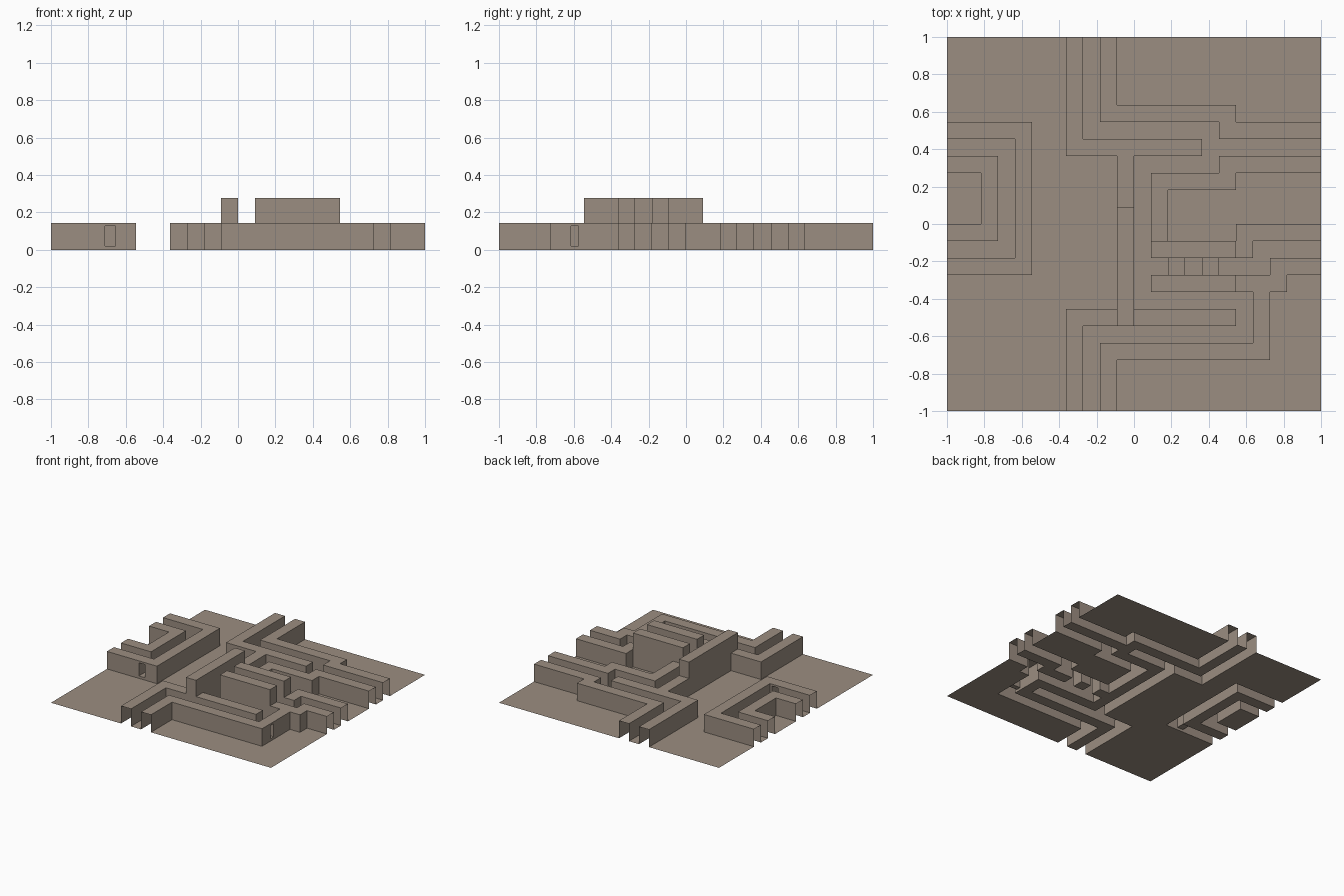
import bpy, bmesh
from mathutils import Vector

if "Cube" in bpy.data.objects:
    bpy.data.objects.remove(bpy.data.objects["Cube"])

C = 1 / 11            # grid cell size (22 x 22 cells)
LOW, HIGH = 0.144, 0.278

stone = bpy.data.materials.new("warm_grey_stone")
stone.diffuse_color = (0.33, 0.27, 0.22, 1)
stone.use_nodes = True
stone.node_tree.nodes["Principled BSDF"].inputs["Base Color"].default_value = stone.diffuse_color

# Walls as cell rectangles: (x0, x1, y0, y1, height)
parts = {
    "left_outer_wall": [(-11, -6, 5, 6, LOW), (-7, -6, -3, 6, LOW), (-11, -6, -3, -2, LOW)],
    "left_inner_wall": [(-11, -8, 3, 4, LOW), (-9, -8, -1, 4, LOW), (-11, -8, -1, 0, LOW)],
    "spine_wall": [(-4, -3, 4, 11, LOW), (-4, 4, 4, 5, LOW), (-4, 6, -6, -5, LOW),
                   (-4, -3, -11, -5, LOW), (-1, 0, 1, 5, LOW), (-1, 0, -6, 1, HIGH)],
    "back_wall": [(-2, -1, 6, 11, LOW), (-2, 6, 6, 7, LOW), (5, 6, 5, 7, LOW), (5, 11, 5, 6, LOW)],
    "middle_wall": [(5, 11, 3, 4, LOW), (5, 6, 2, 4, LOW), (1, 6, 2, 3, LOW), (1, 2, -1, 3, LOW),
                    (6, 11, -1, 0, LOW), (6, 7, -2, 0, LOW), (1, 6, -2, -1, HIGH)],
    "front_wall": [(8, 11, -3, -2, LOW), (8, 9, -4, -2, LOW), (6, 9, -4, -3, LOW),
                   (7, 8, -8, -3, LOW), (-2, 8, -8, -7, LOW), (-2, -1, -11, -7, LOW),
                   (1, 6, -4, -3, HIGH)],
    "gap_blocks": [(2, 3, -3, -2, LOW), (4, 5, -3, -2, LOW)],
}

# Small passages: cell -> (axis running along the wall, start, end)
doors = {(-8, -3): (0, -0.71, -0.655), (7, -7): (1, -0.615, -0.575)}
DZ0, DZ1 = 0.02, 0.128

height, owner = {}, {}
for name, rects in parts.items():
    for x0, x1, y0, y1, h in rects:
        for i in range(x0, x1):
            for j in range(y0, y1):
                height[i, j], owner[i, j] = h, name


def quad(bm, pts):
    bm.faces.new([bm.verts.new(p) for p in pts])


def strip(bm, a, b, z0, z1):
    """Upright panel from a to b."""
    quad(bm, [(a.x, a.y, z0), (b.x, b.y, z0), (b.x, b.y, z1), (a.x, a.y, z1)])


def build(name, cells):
    bm = bmesh.new()
    for i, j in cells:
        h = height.get((i, j), 0)
        quad(bm, [((i + u) * C, (j + v) * C, h) for u, v in ((0, 0), (1, 0), (1, 1), (0, 1))])
        mid = Vector((i + .5, j + .5)) * C
        door = doors.get((i, j))
        for dx, dy in ((1, 0), (-1, 0), (0, 1), (0, -1)):
            n = (i + dx, j + dy)
            if not (-11 <= n[0] < 11 and -11 <= n[1] < 11):
                continue                      # shell is open at the outer edge
            low = height.get(n, 0)
            d, p = Vector((dx, dy)) * C / 2, Vector((-dy, dx)) * C / 2
            a, b = mid + d - p, mid + d + p
            if low >= h:
                continue
            if not door:
                strip(bm, a, b, low, h)
                continue
            # wall panel framed around the passage, with one passage side
            ax, lo, hi = door
            s, e = a.copy(), b.copy()
            s[ax], e[ax] = (lo, hi) if a[ax] < b[ax] else (hi, lo)
            strip(bm, a, s, 0, h)
            strip(bm, e, b, 0, h)
            strip(bm, s, e, 0, DZ0)
            strip(bm, s, e, DZ1, h)
            strip(bm, s, s - 2 * d, DZ0, DZ1)
            # half of the passage floor and ceiling
            for z in (DZ0, DZ1):
                loop = [s, e, e - d, s - d]
                quad(bm, [(q.x, q.y, z) for q in (loop if z == DZ0 else loop[::-1])])
    bmesh.ops.remove_doubles(bm, verts=bm.verts, dist=1e-5)
    bmesh.ops.dissolve_limit(bm, angle_limit=0.01, verts=bm.verts, edges=bm.edges)
    me = bpy.data.meshes.new(name)
    bm.to_mesh(me)
    bm.free()
    me.materials.append(stone)
    bpy.context.collection.objects.link(bpy.data.objects.new(name, me))


for name in parts:
    build(name, [c for c in owner if owner[c] == name])

# Ground sheet: every cell without a wall
build("ground_sheet", [(i, j) for i in range(-11, 11) for j in range(-11, 11) if (i, j) not in owner])
